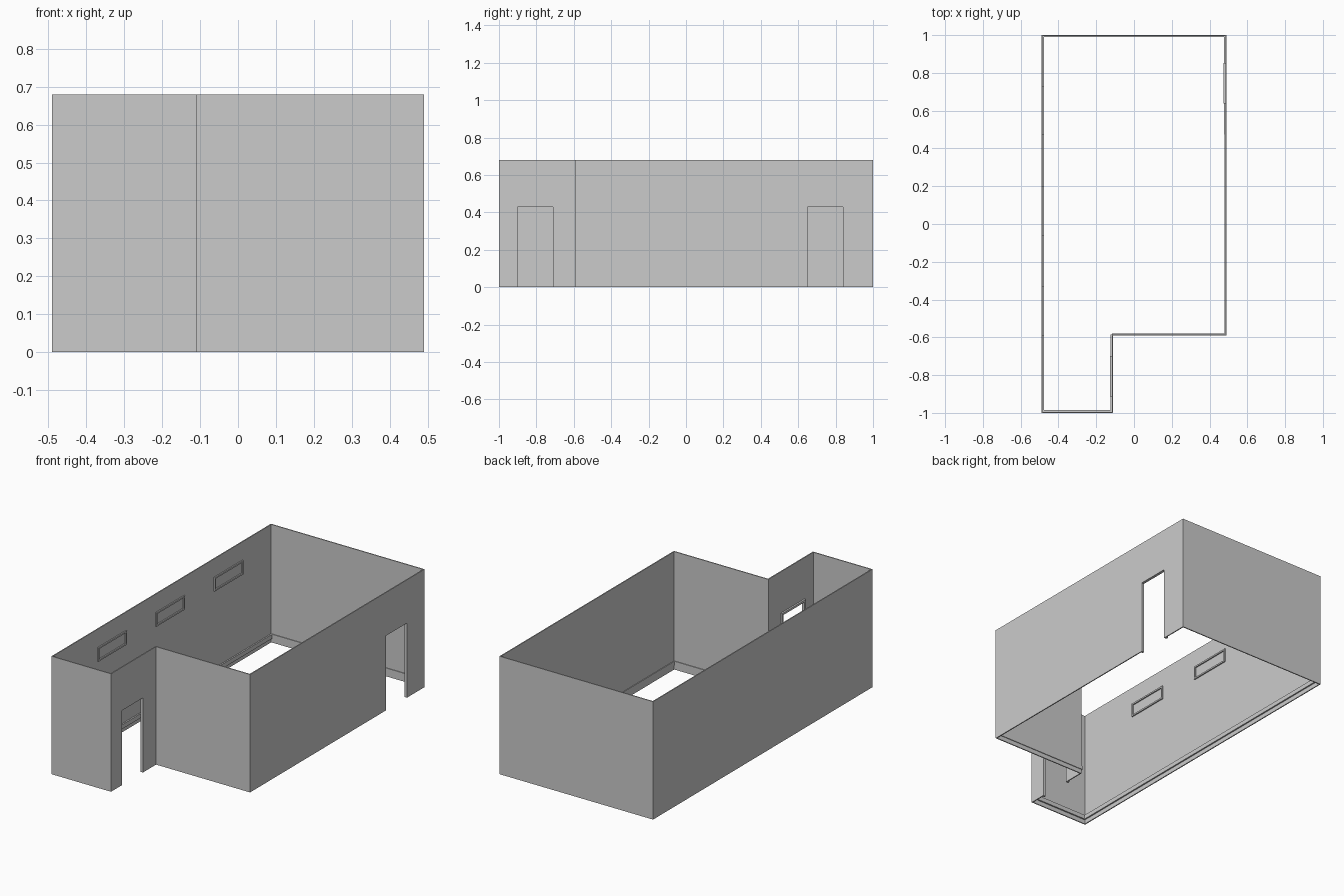
import bpy, bmesh

if "Cube" in bpy.data.objects:
    bpy.data.objects.remove(bpy.data.objects["Cube"])

HEIGHT = 0.68
L, R, N = -0.49, 0.49, -0.11      # left wall, right wall, nook side wall (x)
F, S, B = -1.0, -0.59, 1.0        # nook front, step wall, back wall (y)
T = 0.006                         # wall thickness
DOOR_TOP = 0.43
DOORS = [(N, -0.90, -0.71), (R, 0.65, 0.84)]


def make_object(name, bm):
    bmesh.ops.recalc_face_normals(bm, faces=bm.faces)
    mesh = bpy.data.meshes.new(name)
    bm.to_mesh(mesh)
    bm.free()
    obj = bpy.data.objects.new(name, mesh)
    bpy.context.collection.objects.link(obj)
    return obj


def box(name, x0, x1, y0, y1, z0, z1):
    bm = bmesh.new()
    bmesh.ops.create_cube(bm, size=1)
    for v in bm.verts:
        v.co = ((x0 + x1) / 2 + v.co.x * (x1 - x0),
                (y0 + y1) / 2 + v.co.y * (y1 - y0),
                (z0 + z1) / 2 + v.co.z * (z1 - z0))
    return make_object(name, bm)


def outline(t):
    return [(L + t, F + t), (N - t, F + t), (N - t, S + t),
            (R - t, S + t), (R - t, B - t), (L + t, B - t)]


# L-shaped shell, open at top and bottom
bm = bmesh.new()
rings = [[bm.verts.new((x, y, z)) for x, y in outline(t)]
         for t, z in ((0, 0), (0, HEIGHT), (T, HEIGHT), (T, 0))]
for k in range(4):
    a, b = rings[k], rings[(k + 1) % 4]
    for i in range(6):
        j = (i + 1) % 6
        bm.faces.new((a[i], a[j], b[j], b[i]))
walls = make_object("walls", bm)

# Doorways cut through the two right-hand walls
for x, y0, y1 in DOORS:
    cutter = box("door_cutter", x - 0.05, x + 0.05, y0, y1, -0.1, DOOR_TOP)
    cutter.hide_render = True
    mod = walls.modifiers.new("doorway", 'BOOLEAN')
    mod.operation = 'DIFFERENCE'
    mod.solver = 'EXACT'
    mod.object = cutter
    bpy.context.view_layer.objects.active = walls
    bpy.ops.object.modifier_apply(modifier=mod.name)
    bpy.data.objects.remove(cutter)

# Door linings on the inner side
W, D = 0.012, 0.010
for x, y0, y1 in DOORS:
    xi = x - T
    for a, b in ((y0 - W, y0), (y1, y1 + W)):
        box("door_jamb", xi - D, xi, a, b, 0, DOOR_TOP)
    box("door_head", xi - D, xi, y0 - W, y1 + W, DOOR_TOP, DOOR_TOP + W)

# Raised baseboards inside the room
Z0, Z1, P = 0.025, 0.05, 0.008
li, ni, ri, fi, si, bi = L + T, N - T, R - T, F + T, S + T, B - T
box("baseboard_left", li, li + P, fi, bi, Z0, Z1)
box("baseboard_nook_front", li + P, ni, fi, fi + P, Z0, Z1)
box("baseboard_step", ni, ri, si, si + P / 2, Z0, Z1)
box("baseboard_back", li + P, ri, bi - P / 2, bi, Z0, Z1)
for a, b in ((fi + P, -0.90 - W), (-0.71 + W, si)):
    box("baseboard_nook_side", ni - P, ni, a, b, Z0, Z1)
for a, b, p in ((si + P / 2, 0.475, P / 2), (0.475, 0.65 - W, P), (0.84 + W, bi - P / 2, P)):
    box("baseboard_right", ri - p, ri, a, b, Z0, Z1)

# Three high blind window frames on the left wall
FW, FP = 0.009, 0.007
for y0 in (-0.59, -0.06, 0.47):
    y1, z0, z1 = y0 + 0.26, 0.495, 0.575
    for a, b in ((z0, z0 + FW), (z1 - FW, z1)):
        box("window_rail", li, li + FP, y0, y1, a, b)
    for a, b in ((y0, y0 + FW), (y1 - FW, y1)):
        box("window_stile", li, li + FP, a, b, z0 + FW, z1 - FW)
